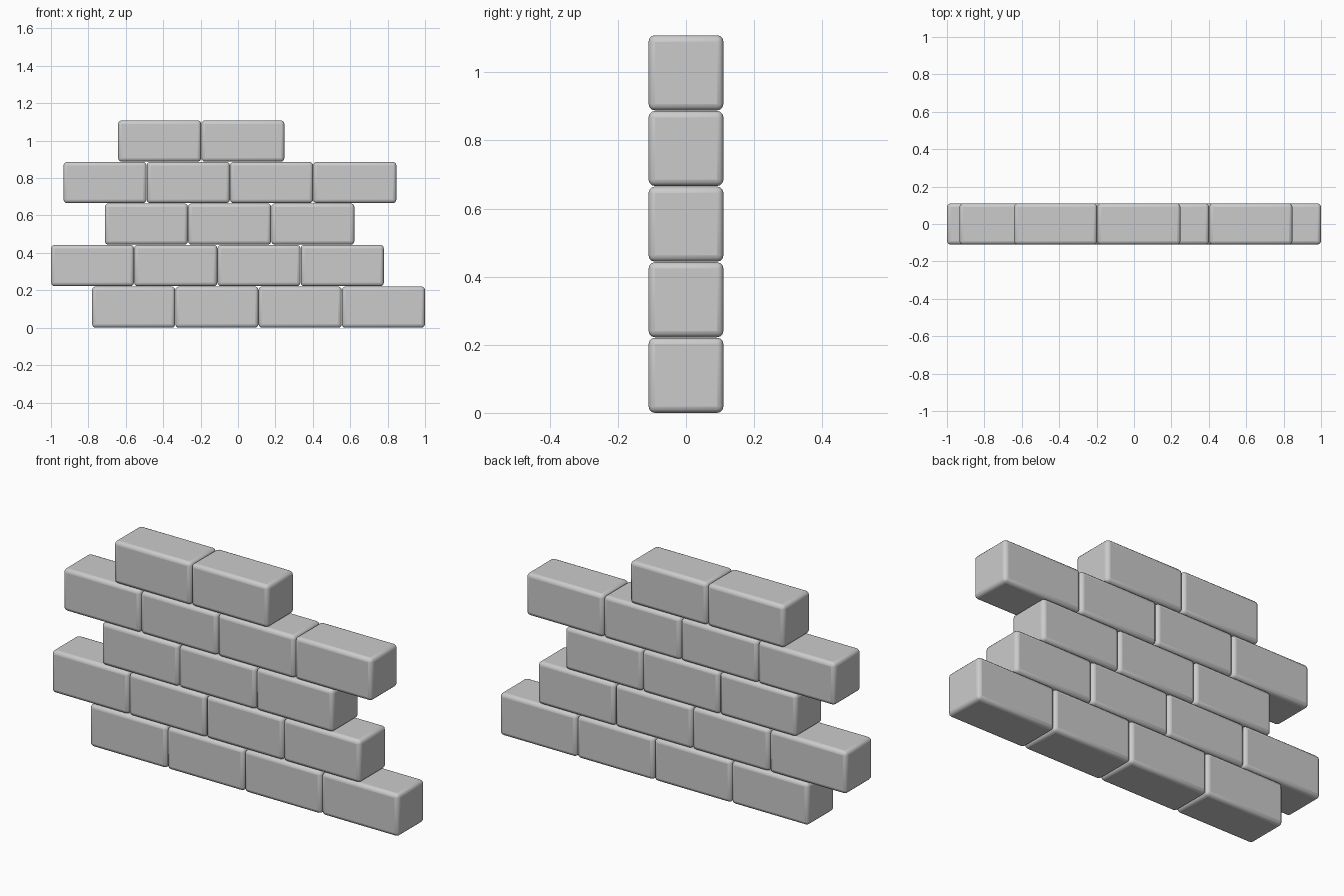
import bpy

if "Cube" in bpy.data.objects:
    bpy.data.objects.remove(bpy.data.objects["Cube"])

L, D, H = 0.444, 0.22, 0.2205     # brick size
PITCH_X, PITCH_Z = 0.4452, 0.222  # spacing along a row / between rows

# Left edge and brick count of every row, bottom to top
ROWS = [(-0.78, 4), (-1.0, 4), (-0.712, 3), (-0.933, 4), (-0.641, 2)]


def brick(name, x, z):
    bpy.ops.mesh.primitive_cube_add(size=1, location=(x, 0, z))
    ob = bpy.context.object
    ob.name = name
    ob.scale = (L, D, H)
    bpy.ops.object.transform_apply(location=False, rotation=False, scale=True)
    # Softly rounded edges
    bev = ob.modifiers.new("rounded_edges", 'BEVEL')
    bev.width = 0.019
    bev.segments = 3
    bpy.ops.object.shade_smooth_by_angle()
    return ob


# Staggered courses of bricks
for r, (left, count) in enumerate(ROWS):
    for i in range(count):
        brick(f"brick_row{r + 1}_{i + 1}",
              left + L / 2 + i * PITCH_X,
              H / 2 + r * PITCH_Z)
